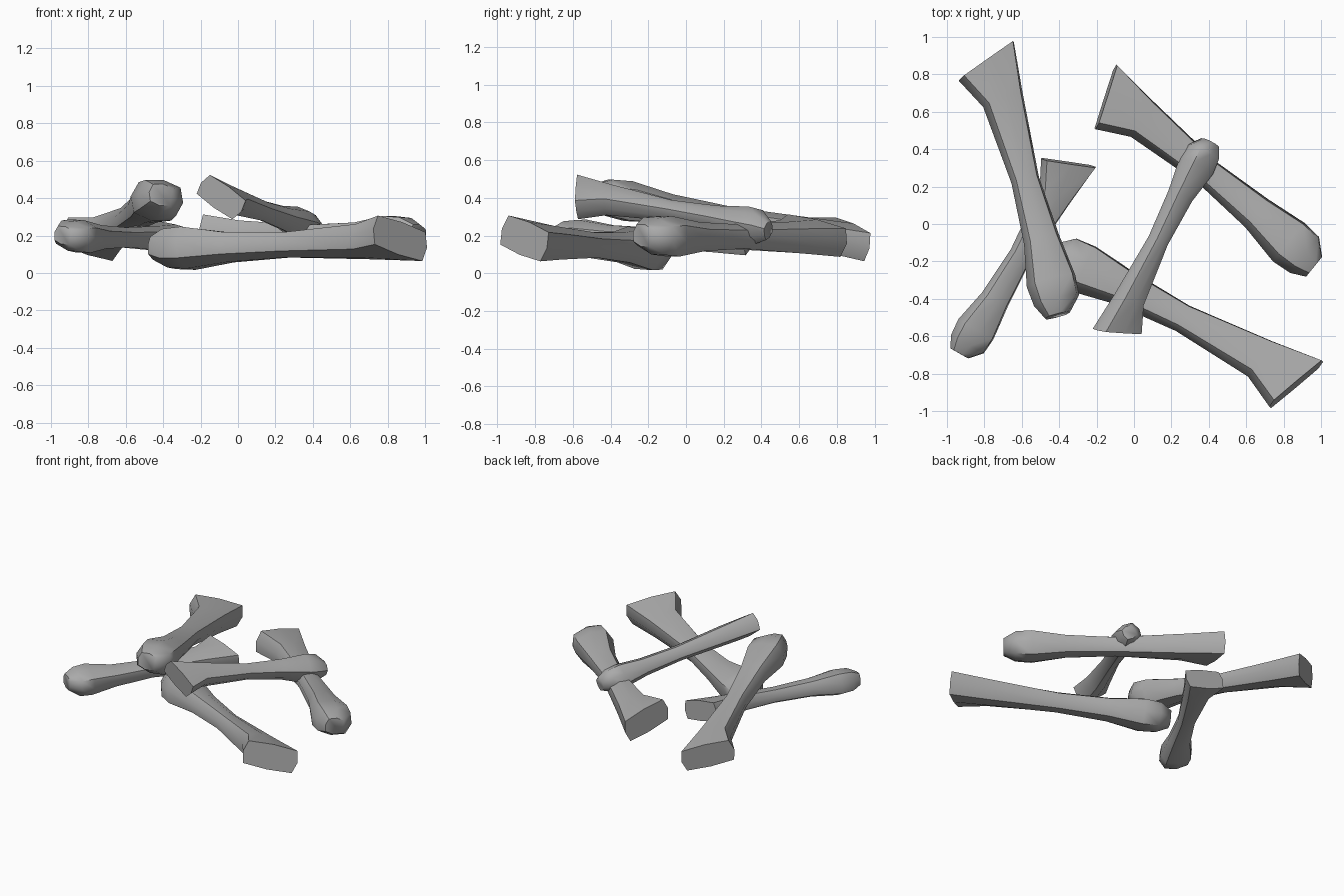
import bpy, bmesh, math
from mathutils import Vector, Matrix

cube = bpy.data.objects.get("Cube")
if cube:
    bpy.data.objects.remove(cube, do_unlink=True)

grey = bpy.data.materials.new("bone_grey")
grey.use_nodes = True
grey.diffuse_color = (0.4, 0.4, 0.4, 1)
grey.node_tree.nodes["Principled BSDF"].inputs["Base Color"].default_value = (0.4, 0.4, 0.4, 1)

SIDES = 8
LENGTH = 1.4
# Along the bone, left edge, right edge, half thickness, squareness, slant
PROFILE = [
    (-0.04, 0.075, -0.065, 0.06, 0.7, 0),
    (0.04, 0.115, -0.14, 0.10, 0.7, 0),
    (0.15, 0.125, -0.15, 0.11, 0.75, 0),
    (0.38, 0.075, -0.125, 0.08, 0.85, 0),
    (0.72, 0.05, -0.105, 0.068, 0.85, 0),
    (1.17, 0.085, -0.145, 0.085, 0.65, -0.1),
    (1.40, 0.175, -0.175, 0.088, 0.35, -0.38),
]


def soft(value, power):
    """Push a sine or cosine towards a square outline."""
    return 0 if abs(value) < 1e-6 else math.copysign(abs(value) ** power, value)


def bone_mesh():
    """Loft the rings from the knob to the flared end."""
    bm = bmesh.new()
    rings = []
    for along, left, right, half, square, slant in PROFILE:
        ring = []
        for i in range(SIDES):
            a = math.tau * i / SIDES
            y = (left + right) / 2 + (left - right) / 2 * soft(math.cos(a), square)
            z = half * soft(math.sin(a), square)
            ring.append(bm.verts.new((along + slant * y, y, z)))
        rings.append(ring)
    for a, b in zip(rings, rings[1:]):
        for i in range(SIDES):
            j = (i + 1) % SIDES
            bm.faces.new((a[i], a[j], b[j], b[i]))
    bm.faces.new(rings[0])
    bm.faces.new(rings[-1])
    bmesh.ops.recalc_face_normals(bm, faces=bm.faces)
    mesh = bpy.data.meshes.new("bone")
    bm.to_mesh(mesh)
    bm.free()
    mesh.materials.append(grey)
    return mesh


def place_bone(name, mesh, knob, flare, roll, width=1):
    """Lay a bone between two points, rolled about its length."""
    knob, flare = Vector(knob), Vector(flare)
    u = (flare - knob).normalized()
    side = Vector((-u.y, u.x, 0)).normalized()
    side = Matrix.Rotation(math.radians(roll), 3, u) @ side
    up = u.cross(side)
    turn = Matrix((u, side, up)).transposed().to_4x4()
    size = (flare - knob).length / LENGTH
    obj = bpy.data.objects.new(name, mesh)
    scale = Matrix.Diagonal((size, size * width, size, 1))
    obj.matrix_world = Matrix.Translation(knob) @ turn @ scale
    bpy.context.collection.objects.link(obj)
    return obj


# Five bones in a loose pile
shape = bone_mesh()
bones = [
    place_bone("upper_left_bone", shape, (-0.415, -0.45, 0.41), (-0.79, 0.87, 0.18), 12),
    place_bone("small_left_bone", shape, (-0.915, -0.665, 0.20), (-0.35, 0.327, 0.19), 15),
    place_bone("small_middle_bone", shape, (0.39, 0.41, 0.235), (-0.09, -0.575, 0.405), -35, 0.88),
    place_bone("lower_front_bone", shape, (-0.41, -0.18, 0.13), (0.867, -0.857, 0.185), 163),
    place_bone("back_right_bone", shape, (0.935, -0.2, 0.20), (-0.15, 0.68, 0.20), 14),
]

bpy.ops.object.select_all(action='DESELECT')
bones[0].select_set(True)
bpy.context.view_layer.objects.active = bones[0]
bpy.ops.object.shade_smooth_by_angle(angle=math.radians(50))
